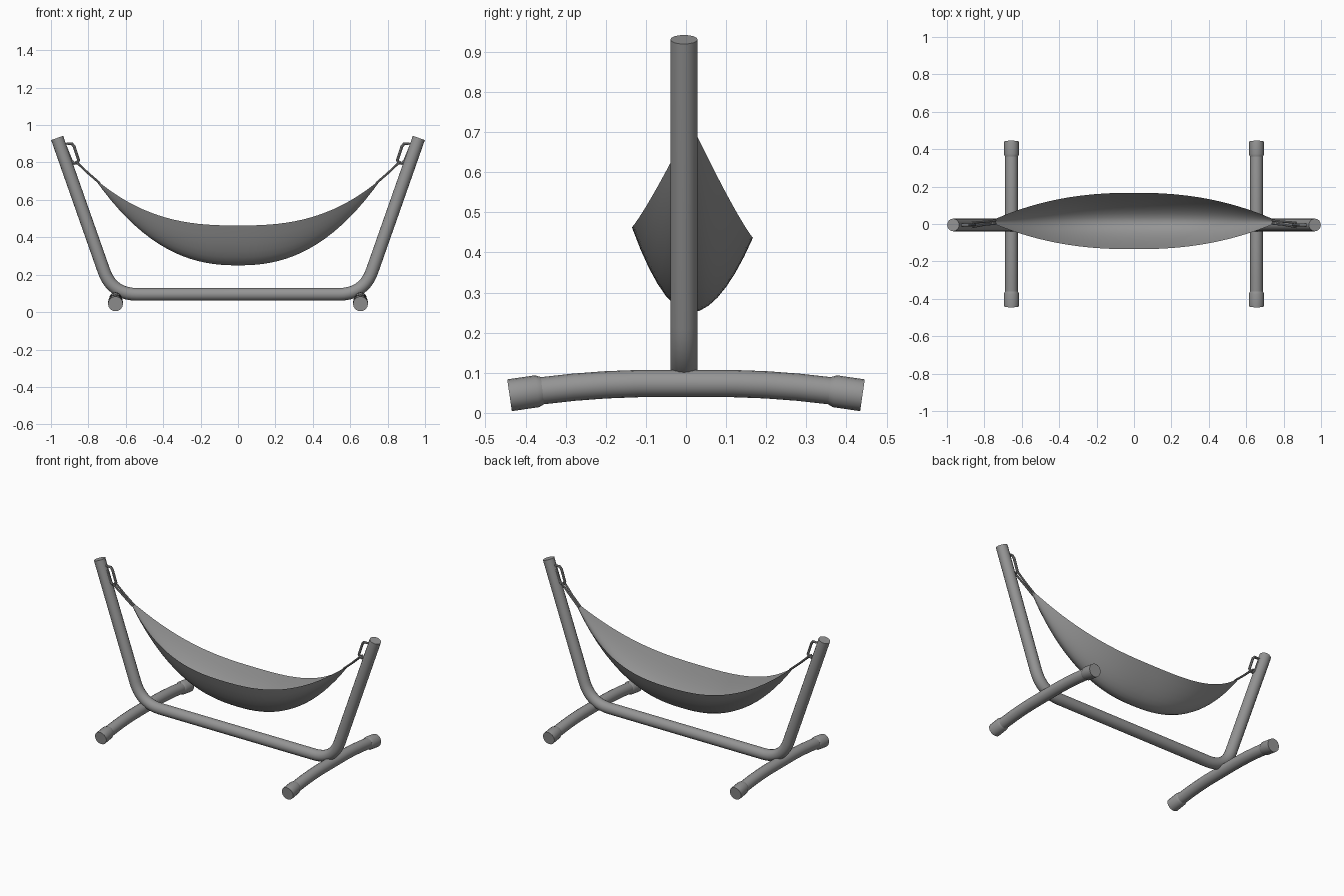
import bpy
import bmesh
from mathutils import Vector

if "Cube" in bpy.data.objects:
    bpy.data.objects.remove(bpy.data.objects["Cube"])

grey = bpy.data.materials.new("plain grey")
grey.use_nodes = True
grey.diffuse_color = (0.3, 0.3, 0.3, 1)
grey.node_tree.nodes["Principled BSDF"].inputs["Base Color"].default_value = grey.diffuse_color
parts = []


def add_object(name, mesh):
    obj = bpy.data.objects.new(name, mesh)
    bpy.context.scene.collection.objects.link(obj)
    mesh.materials.clear()
    mesh.materials.append(grey)
    parts.append(obj)
    return obj


def tube(name, points, radius, scales=None, closed=False, sides_level=6):
    """Round tube along a path, with closed ends, turned into a mesh."""
    curve = bpy.data.curves.new(name, 'CURVE')
    curve.dimensions = '3D'
    curve.bevel_depth = radius
    curve.bevel_resolution = sides_level
    curve.use_fill_caps = True
    spline = curve.splines.new('POLY')
    spline.points.add(len(points) - 1)
    spline.use_cyclic_u = closed
    for i, p in enumerate(points):
        spline.points[i].co = (*p, 1)
        spline.points[i].radius = scales[i] if scales else 1
    temp = bpy.data.objects.new(name + " path", curve)
    bpy.context.scene.collection.objects.link(temp)
    graph = bpy.context.evaluated_depsgraph_get()
    mesh = bpy.data.meshes.new_from_object(temp.evaluated_get(graph))
    bpy.data.objects.remove(temp)
    return add_object(name, mesh)


def bend(a, corner, b, steps=10):
    a, corner, b = Vector(a), Vector(corner), Vector(b)
    return [a.lerp(corner, i / steps).lerp(corner.lerp(b, i / steps), i / steps)
            for i in range(steps + 1)]


# Main frame: one bent pipe with two leaning uprights
Y = -0.005
half = bend((0.54, Y, 0.095), (0.673, Y, 0.095), (0.717, Y, 0.22))
half.append(Vector((0.967, Y, 0.931)))
mirrored = [Vector((-p.x, p.y, p.z)) for p in reversed(half)]
tube("main_frame", mirrored + half, 0.034)

# Arched feet, end caps, hooks and ropes on both sides
arch = [(0, 0.073), (0.12, 0.073), (0.2, 0.07), (0.28, 0.064), (0.37, 0.054)]
for side, s in (("left", 1), ("right", -1)):
    x = 0.655 * s
    path = [(x, -y, z) for y, z in reversed(arch)] + [(x, y, z) for y, z in arch[1:]]
    tube(side + "_foot", path, 0.034)
    for end, e in (("front", -1), ("back", 1)):
        cap = [(x, e * 0.358, 0.0555), (x, e * 0.371, 0.054), (x, e * 0.44, 0.044)]
        tube(f"{side}_{end}_foot_cap", cap, 0.04, [0.85, 1, 1])

    # Oblong hook hanging from the upright
    loop = [(0.925, 0.9), (0.888, 0.9), (0.876, 0.885), (0.852, 0.812),
            (0.86, 0.797), (0.875, 0.795), (0.892, 0.81)]
    tube(side + "_hook", [(px * s, Y, pz) for px, pz in loop], 0.008,
         closed=True, sides_level=2)

    # Paired rope strands gathering at the cloth
    for strand, e in (("front", -1), ("back", 1)):
        tube(f"{side}_{strand}_rope",
             [(0.74 * s, 0.01 + e * 0.008, 0.69), (0.8 * s, 0.004 + e * 0.008, 0.742),
              (0.868 * s, Y + e * 0.012, 0.806)], 0.006, sides_level=2)

# Hanging cloth: a sheet sagging between its two rims, gathered at the ends
COLS, ROWS, LENGTH = 36, 14, 0.765
bm = bmesh.new()
grid = []
for i in range(COLS + 1):
    u = 2 * i / COLS - 1
    t = abs(u)
    spread = 0.03 + 0.97 * (1 - t ** 2.3)
    bottom = 0.25 + 0.46 * t ** 2.35
    row = []
    for j in range(ROWS + 1):
        v = 2 * j / ROWS - 1
        reach = 0.147 if v < 0 else 0.155
        rim = 0.463 + 0.25 * t ** 2.6 if v < 0 else 0.437 + 0.276 * t ** 2.6
        z = bottom + (rim - bottom) * abs(v) ** 1.9
        row.append(bm.verts.new((u * LENGTH, 0.012 + v * reach * spread, z)))
    grid.append(row)
for a, b in zip(grid, grid[1:]):
    for j in range(ROWS):
        bm.faces.new((a[j], b[j], b[j + 1], a[j + 1]))
cloth = bpy.data.meshes.new("hammock_cloth")
bm.to_mesh(cloth)
bm.free()
add_object("hammock_cloth", cloth)

# Smooth shading with crisp edges
bpy.ops.object.select_all(action='DESELECT')
for obj in parts:
    obj.select_set(True)
bpy.context.view_layer.objects.active = parts[0]
bpy.ops.object.shade_smooth_by_angle()
